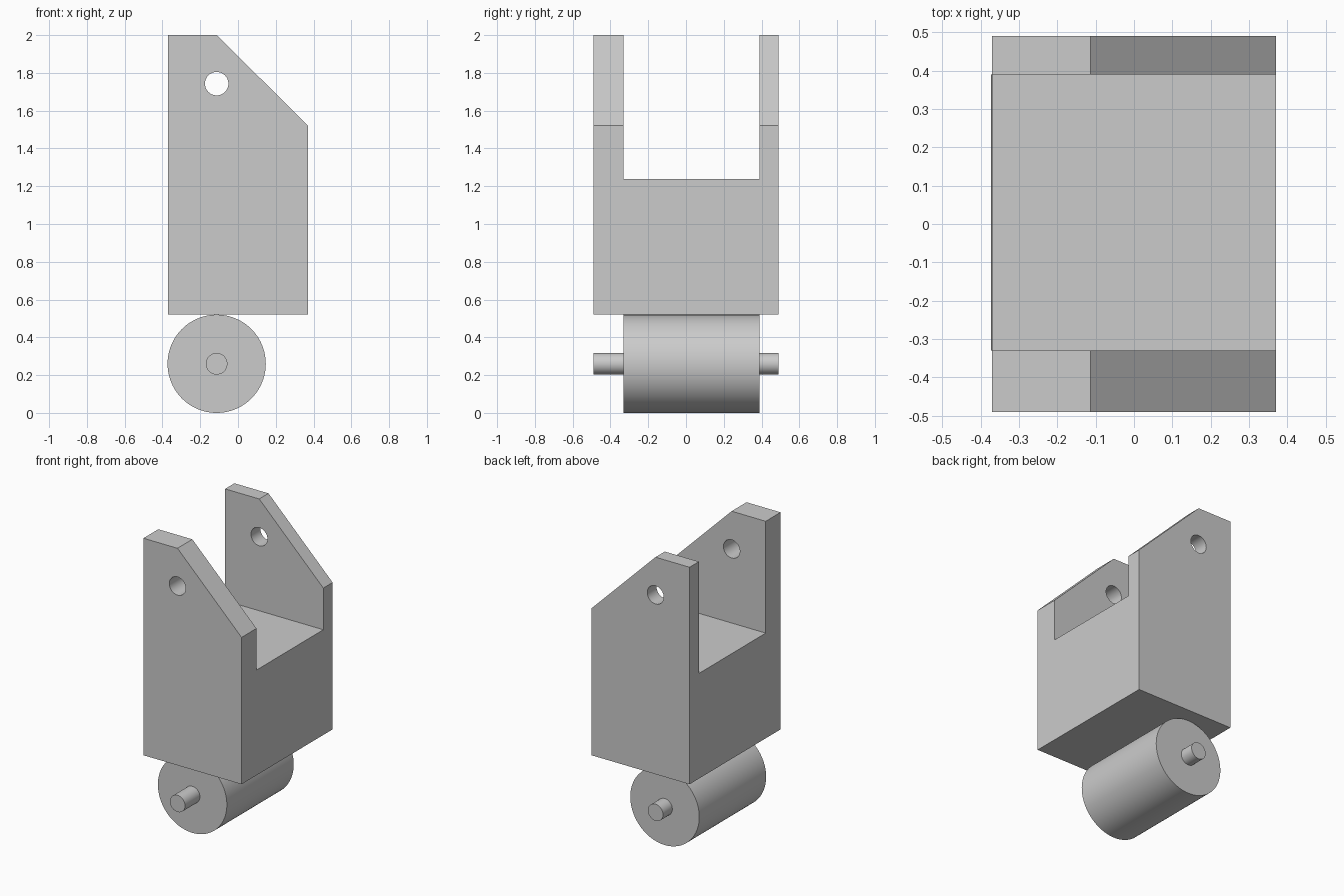
import bpy, bmesh
from math import pi, radians
from mathutils import Vector

if "Cube" in bpy.data.objects:
    bpy.data.objects.remove(bpy.data.objects["Cube"])

AXIS_X = -0.113                    # shared x of hole and roller
Y0, Y1 = -0.49, 0.49               # outer faces
S0, S1 = -0.33, 0.39               # slot and roller width
HALF_X = 0.37


def finish(bm, name, smooth=False):
    bmesh.ops.recalc_face_normals(bm, faces=bm.faces)
    mesh = bpy.data.meshes.new(name)
    bm.to_mesh(mesh)
    bm.free()
    obj = bpy.data.objects.new(name, mesh)
    bpy.context.collection.objects.link(obj)
    if smooth:
        activate(obj)
        bpy.ops.object.shade_smooth_by_angle(angle=radians(30))
    return obj


def activate(obj):
    bpy.ops.object.select_all(action='DESELECT')
    obj.select_set(True)
    bpy.context.view_layer.objects.active = obj


def extrude_profile(name, points, y0, y1):
    """Extrude an x-z outline along y."""
    bm = bmesh.new()
    face = bm.faces.new([bm.verts.new((x, y0, z)) for x, z in points])
    out = bmesh.ops.extrude_face_region(bm, geom=[face])
    verts = [v for v in out['geom'] if isinstance(v, bmesh.types.BMVert)]
    bmesh.ops.translate(bm, verts=verts, vec=(0, y1 - y0, 0))
    return finish(bm, name)


def lathe(name, profile, z, steps=96):
    """Spin a (radius, y) outline around a y-parallel axis."""
    bm = bmesh.new()
    verts = [bm.verts.new((AXIS_X + r, y, z)) for r, y in profile]
    edges = [bm.edges.new(pair) for pair in zip(verts, verts[1:])]
    bmesh.ops.spin(bm, geom=verts + edges, cent=(AXIS_X, 0, z), axis=(0, 1, 0),
                   angle=2 * pi, steps=steps)
    bmesh.ops.remove_doubles(bm, verts=bm.verts, dist=1e-4)
    return finish(bm, name, smooth=True)


def cut(target, cutter):
    mod = target.modifiers.new("cut", 'BOOLEAN')
    mod.operation, mod.solver, mod.object = 'DIFFERENCE', 'EXACT', cutter
    activate(target)
    bpy.ops.object.modifier_apply(modifier=mod.name)
    bpy.data.objects.remove(cutter)


# Bracket body with sloped front corner
body = extrude_profile("bracket_body", [
    (-HALF_X, 0.521), (HALF_X, 0.521), (HALF_X, 1.522),
    (AXIS_X, 2.0), (-HALF_X, 2.0)], Y0, Y1)

# Slot between the two cheeks
cut(body, extrude_profile("slot_cutter", [
    (-0.6, 1.238), (0.6, 1.238), (0.6, 2.3), (-0.6, 2.3)], S0, S1))

# Pin hole through both cheeks
cut(body, lathe("hole_cutter", [
    (0, -0.7), (0.062, -0.7), (0.062, 0.7), (0, 0.7)], 1.743, 48))
activate(body)
bpy.ops.object.shade_smooth_by_angle(angle=radians(30))

# Roller with axle stubs
lathe("roller", [
    (0, Y0), (0.057, Y0), (0.057, S0), (0.26, S0),
    (0.26, S1), (0.057, S1), (0.057, Y1), (0, Y1)], 0.26)
